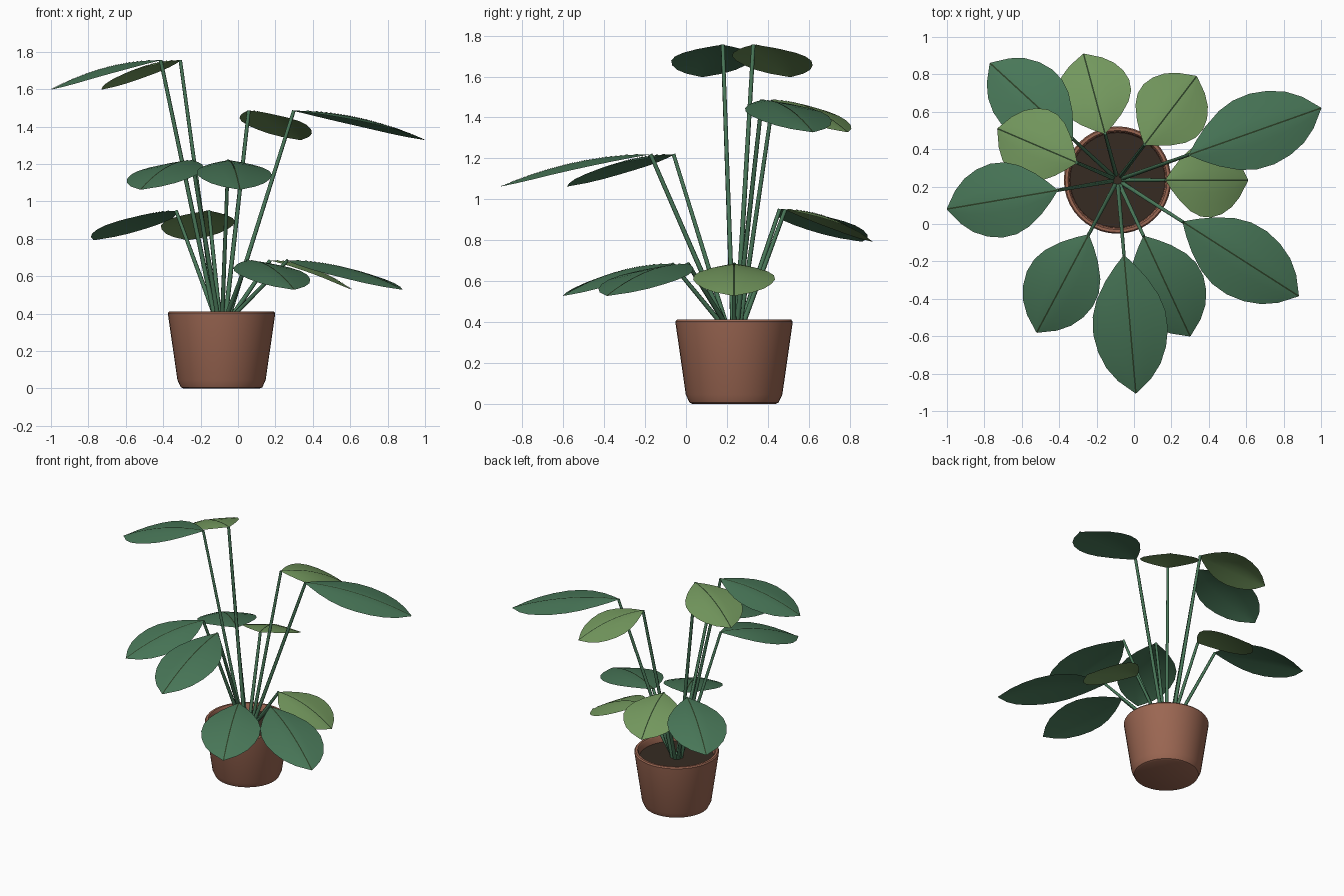
import bpy, bmesh, math
from mathutils import Vector

if "Cube" in bpy.data.objects:
    bpy.data.objects.remove(bpy.data.objects["Cube"])

CX, CY = -0.088, 0.235      # pot axis


def material(name, rgb):
    m = bpy.data.materials.new(name)
    m.diffuse_color = (*rgb, 1)
    m.use_nodes = True
    m.node_tree.nodes["Principled BSDF"].inputs["Base Color"].default_value = m.diffuse_color
    return m


DARK = material("deep green", (0.066, 0.185, 0.098))
LIGHT = material("fresh green", (0.17, 0.31, 0.11))
VEIN = material("vein green", (0.025, 0.05, 0.02))
CLAY = material("terracotta", (0.33, 0.135, 0.085))
SOIL = material("soil", (0.037, 0.024, 0.016))


def finish(name, bm, mat, angle=40, closed=True):
    if closed:
        bmesh.ops.recalc_face_normals(bm, faces=bm.faces)
    me = bpy.data.meshes.new(name)
    bm.to_mesh(me)
    bm.free()
    me.materials.append(mat)
    ob = bpy.data.objects.new(name, me)
    bpy.context.collection.objects.link(ob)
    bpy.ops.object.select_all(action='DESELECT')
    ob.select_set(True)
    bpy.context.view_layer.objects.active = ob
    bpy.ops.object.shade_smooth_by_angle(angle=math.radians(angle))
    return ob


def lathe(name, profile, mat, n=40):
    """Spin an (r, z) profile around the pot axis."""
    bm = bmesh.new()
    rings = []
    for r, z in profile:
        rings.append([bm.verts.new((CX + r * math.cos(2 * math.pi * i / n),
                                    CY + r * math.sin(2 * math.pi * i / n), z))
                      for i in range(n)])
    for a, b in zip(rings, rings[1:]):
        for i in range(n):
            j = (i + 1) % n
            bm.faces.new((a[i], a[j], b[j], b[i]))
    bm.faces.new(rings[0])
    bm.faces.new(rings[-1])
    return finish(name, bm, mat)


# Pot with rounded foot and lip, and the soil inside it
lathe("pot", [(0.205, 0), (0.218, 0.006), (0.236, 0.045), (0.285, 0.385),
              (0.287, 0.402), (0.28, 0.411), (0.265, 0.411), (0.257, 0.40),
              (0.252, 0.34)], CLAY)
lathe("soil", [(0.254, 0.345), (0.254, 0.36)], SOIL)

# Half widths along a leaf, from stalk to tip
OUTLINE = [(0, 0.008), (0.07, 0.055), (0.17, 0.112), (0.3, 0.167), (0.42, 0.195),
           (0.55, 0.2), (0.68, 0.182), (0.8, 0.145), (0.9, 0.09), (1, 0.003)]
DROP = 0.157


def leaf_strip(name, base, tip, top, mat, across, width, lift=0.0):
    """Arched, slightly folded sheet from base to tip."""
    bm = bmesh.new()
    b, t = Vector(base), Vector(tip)
    side = Vector((-(t - b).y, (t - b).x)).normalized()
    rows = []
    for u, w in OUTLINE:
        row = []
        half = width if width else w
        for s in across:
            p = b.lerp(t, u) + side * (half * s)
            z = top - DROP * u ** 2.0 - 0.15 * half * abs(s) ** 1.3 + lift
            row.append(bm.verts.new((p.x, p.y, z)))
        rows.append(row)
    for r0, r1 in zip(rows, rows[1:]):
        for i in range(len(across) - 1):
            bm.faces.new((r0[i], r1[i], r1[i + 1], r0[i + 1]))
    bmesh.ops.recalc_face_normals(bm, faces=bm.faces)
    if sum(f.normal.z for f in bm.faces) < 0:
        bmesh.ops.reverse_faces(bm, faces=bm.faces)
    return finish(name, bm, mat, 60, closed=False)


def stem(name, start, end, mat, r0=0.013, r1=0.010, n=6):
    bm = bmesh.new()
    d = end - start
    bmesh.ops.create_cone(bm, cap_ends=True, segments=n, radius1=r0, radius2=r1,
                          depth=d.length)
    bm.transform(d.to_track_quat('Z', 'Y').to_matrix().to_4x4())
    bmesh.ops.translate(bm, verts=bm.verts, vec=(start + end) / 2)
    return finish(name, bm, mat, 65)


# Tip position, stalk length from the pot axis, height, colour
LEAVES = [
    ((0.61, 0.235), 0.26, 0.685, LIGHT),
    ((0.88, -0.385), 0.42, 0.685, DARK),
    ((0.30, -0.60), 0.335, 0.685, DARK),
    ((-0.77, 0.86), 0.33, 0.95, DARK),
    ((-0.27, 0.91), 0.26, 0.95, LIGHT),
    ((0.01, -0.905), 0.41, 1.22, DARK),
    ((-0.52, -0.58), 0.335, 1.22, DARK),
    ((0.335, 0.79), 0.24, 1.485, LIGHT),
    ((1.0, 0.62), 0.41, 1.485, DARK),
    ((-1.0, 0.08), 0.33, 1.755, DARK),
    ((-0.73, 0.51), 0.24, 1.755, LIGHT),
]
axis = Vector((CX, CY))
for k, (tip, reach, top, mat) in enumerate(LEAVES, 1):
    out = (Vector(tip) - axis).normalized()
    base = axis + out * reach
    leaf_strip(f"leaf_{k}", base, tip, top, mat, (-1, -0.66, -0.33, 0, 0.33, 0.66, 1), None)
    leaf_strip(f"leaf_vein_{k}", base, tip, top, VEIN, (-1, 0, 1), 0.004, 0.002)
    root = axis + out * 0.03
    stem(f"stem_{k}", Vector((root.x, root.y, 0.35)), Vector((base.x, base.y, top)), DARK)
